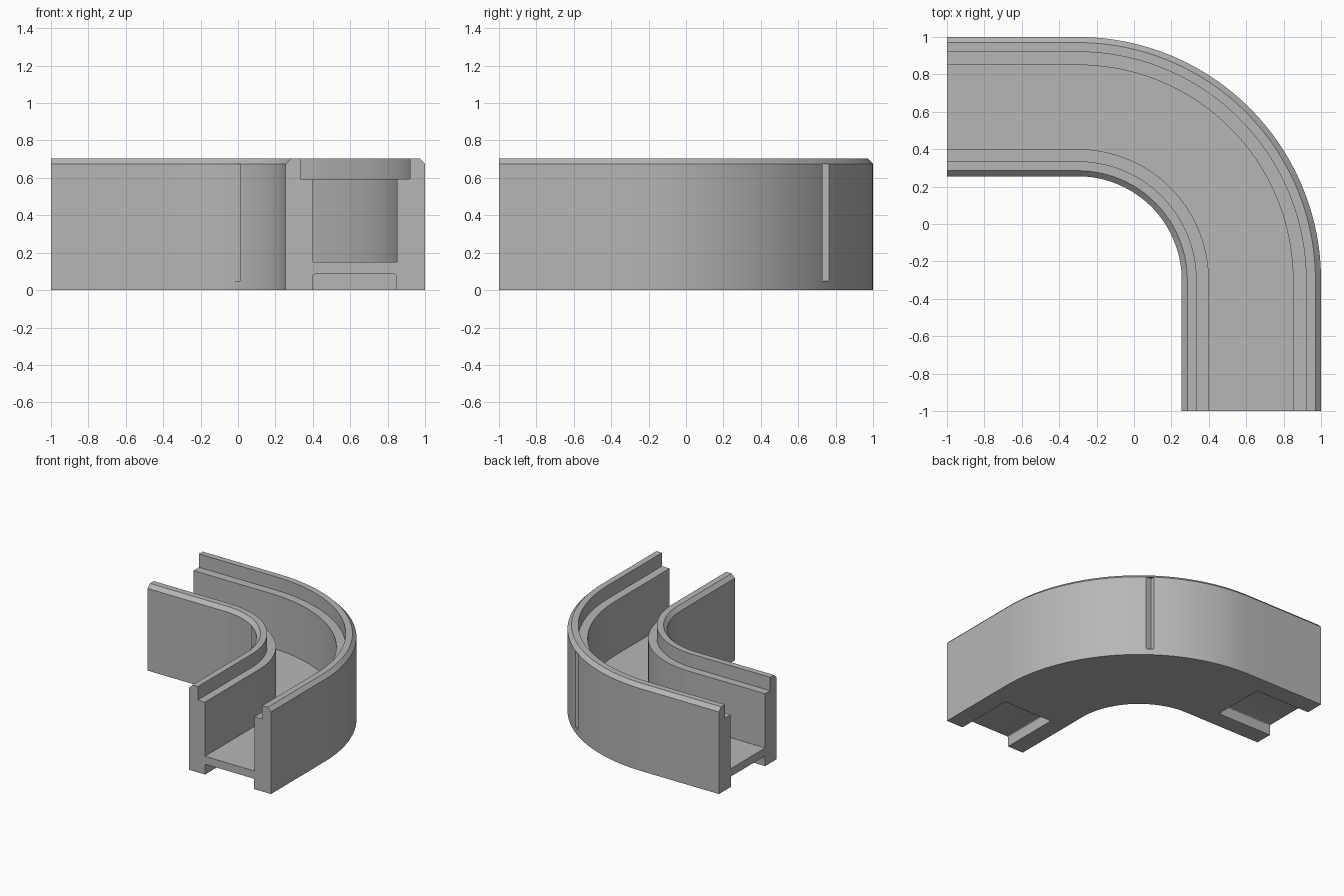
import bpy, bmesh, math
from mathutils import Vector

cube = bpy.data.objects.get("Cube")
if cube:
    bpy.data.objects.remove(cube, do_unlink=True)

BEND = -0.3       # x and y of the bend centre
STRAIGHT = 0.7    # length of each straight arm
SEGMENTS = 64

mat = bpy.data.materials.new("plain_grey")
mat.use_nodes = True
grey = (0.47, 0.47, 0.47, 1)
mat.diffuse_color = grey
mat.node_tree.nodes["Principled BSDF"].inputs["Base Color"].default_value = grey


def make_object(name, bm):
    bmesh.ops.recalc_face_normals(bm, faces=bm.faces)
    mesh = bpy.data.meshes.new(name)
    bm.to_mesh(mesh)
    bm.free()
    mesh.materials.append(mat)
    obj = bpy.data.objects.new(name, mesh)
    bpy.context.collection.objects.link(obj)
    return obj


def box(name, low, high, round_axis=None):
    """Box between two corners; optionally rounds the top edges along an axis."""
    bm = bmesh.new()
    bmesh.ops.create_cube(bm, size=1)
    low, high = Vector(low), Vector(high)
    for v in bm.verts:
        v.co = (low + high) / 2 + v.co * (high - low)
    if round_axis is not None:
        edges = [e for e in bm.edges
                 if all(v.co.z > high.z - 0.001 for v in e.verts)
                 and abs(e.verts[0].co[round_axis] - e.verts[1].co[round_axis]) > 0.1]
        bmesh.ops.bevel(bm, geom=edges, offset=0.012, segments=3,
                        profile=0.5, affect='EDGES')
    return make_object(name, bm)


# Channel section: (x at the front end, z), inner wall to outer wall
section = [(0.255, 0), (0.255, 0.675), (0.285, 0.705), (0.335, 0.705),
           (0.335, 0.595), (0.40, 0.595), (0.40, 0.15), (0.85, 0.15),
           (0.85, 0.595), (0.92, 0.595), (0.92, 0.705), (0.97, 0.705),
           (1.0, 0.675), (1.0, 0)]

# Path stations: angle around the bend, plus shift along the straight arms
stations = [(0, (0, -STRAIGHT))]
stations += [(math.pi / 2 * i / SEGMENTS, (0, 0)) for i in range(SEGMENTS + 1)]
stations += [(math.pi / 2, (-STRAIGHT, 0))]

# Curved channel swept along the path
bm = bmesh.new()
rings = []
for angle, (dx, dy) in stations:
    rings.append([bm.verts.new((BEND + (x - BEND) * math.cos(angle) + dx,
                                BEND + (x - BEND) * math.sin(angle) + dy, z))
                  for x, z in section])
count = len(section)
for a, b in zip(rings, rings[1:]):
    for i in range(count):
        j = (i + 1) % count
        bm.faces.new((a[i], a[j], b[j], b[i]))
bm.faces.new(rings[0])
bm.faces.new(rings[-1])
channel = make_object("curved_channel", bm)

# Slots under both ends, and one upright notch on each side wall
cutters = [
    box("front_slot_cutter", (0.40, -1.1, -0.1), (0.847, -0.5, 0.085), 1),
    box("side_slot_cutter", (-1.1, 0.40, -0.1), (-0.5, 0.847, 0.085), 0),
    box("inner_notch_cutter", (-0.06, 0.10, 0.05), (0.012, 0.185, 0.675)),
    box("outer_notch_cutter", (0.4455, 0.73, 0.05), (0.56, 0.84, 0.675)),
]
bpy.ops.object.select_all(action='DESELECT')
channel.select_set(True)
bpy.context.view_layer.objects.active = channel
for cutter in cutters:
    cutter.hide_render = True
    mod = channel.modifiers.new(cutter.name, 'BOOLEAN')
    mod.operation = 'DIFFERENCE'
    mod.solver = 'EXACT'
    mod.object = cutter
    bpy.ops.object.modifier_apply(modifier=mod.name)
    bpy.data.objects.remove(cutter, do_unlink=True)

bpy.ops.object.shade_smooth_by_angle(angle=math.radians(25))
